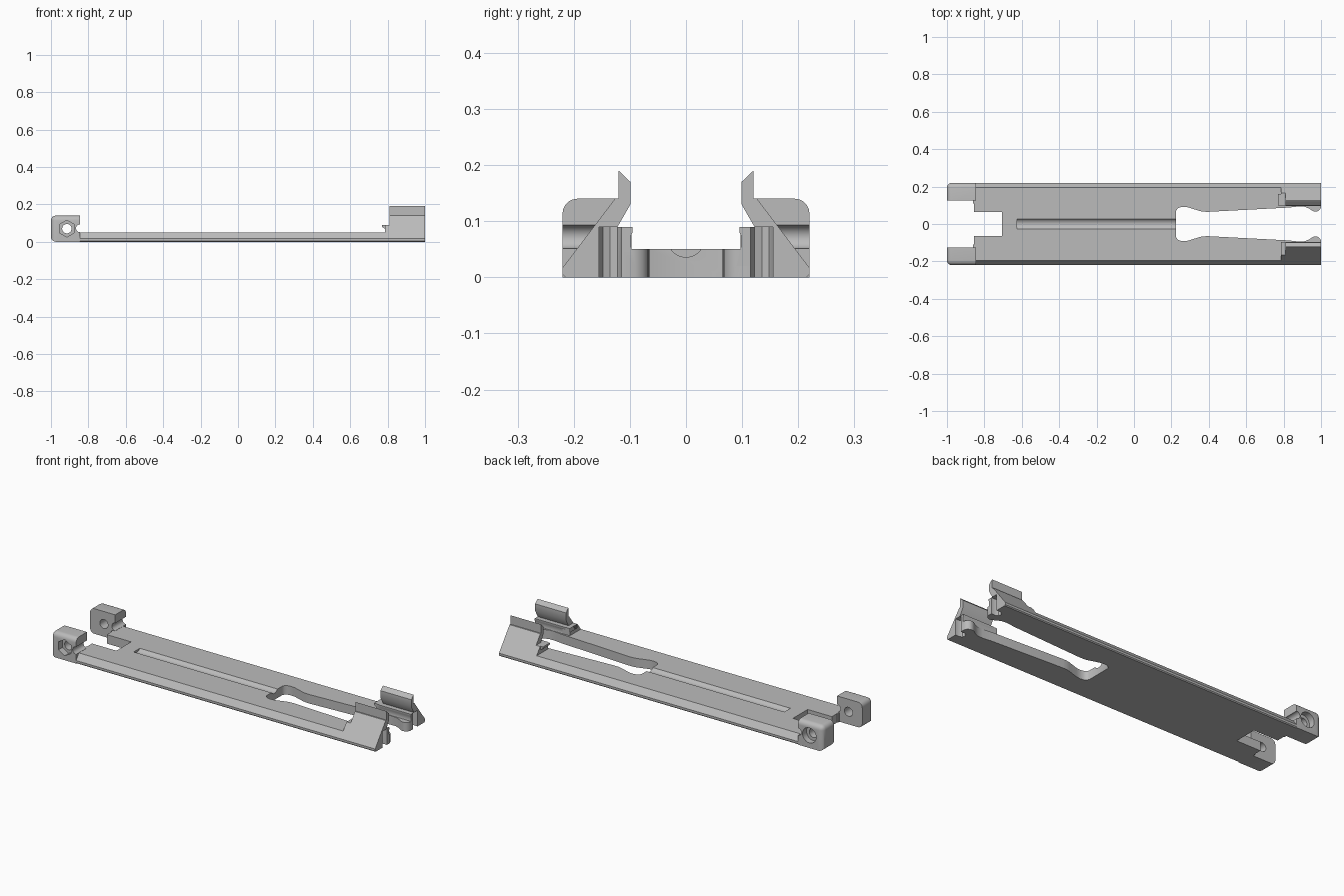
import bpy, bmesh, math

if "Cube" in bpy.data.objects:
    bpy.data.objects.remove(bpy.data.objects["Cube"])

grey = bpy.data.materials.new("mid grey")
grey.diffuse_color = (0.5, 0.5, 0.5, 1)
grey.use_nodes = True
grey.node_tree.nodes["Principled BSDF"].inputs["Base Color"].default_value = grey.diffuse_color


def prism(name, pts, axis, a, b):
    """Extrude a 2D outline along one axis from a to b."""
    place = {"x": lambda p, t: (t, p[0], p[1]),
             "y": lambda p, t: (p[0], t, p[1]),
             "z": lambda p, t: (p[0], p[1], t)}[axis]
    bm = bmesh.new()
    lo = [bm.verts.new(place(p, a)) for p in pts]
    hi = [bm.verts.new(place(p, b)) for p in pts]
    bm.faces.new(lo)
    bm.faces.new(hi)
    n = len(pts)
    for i in range(n):
        j = (i + 1) % n
        bm.faces.new((lo[i], lo[j], hi[j], hi[i]))
    bmesh.ops.recalc_face_normals(bm, faces=bm.faces)
    me = bpy.data.meshes.new(name)
    bm.to_mesh(me)
    bm.free()
    ob = bpy.data.objects.new(name, me)
    bpy.context.collection.objects.link(ob)
    me.materials.append(grey)
    return ob


def ring(cx, cy, r, n=32):
    """Regular polygon with one corner pointing up."""
    return [(cx + r * math.sin(2 * math.pi * i / n),
             cy + r * math.cos(2 * math.pi * i / n)) for i in range(n)]


def combine(ob, other, op):
    """Boolean, apply, and drop the helper."""
    m = ob.modifiers.new(op, "BOOLEAN")
    m.operation, m.object, m.solver = op, other, "EXACT"
    bpy.context.view_layer.update()
    ev = ob.evaluated_get(bpy.context.evaluated_depsgraph_get())
    me = bpy.data.meshes.new_from_object(ev)
    ob.modifiers.clear()
    ob.data = me
    bpy.data.objects.remove(other)


def mirrored(half):
    return half + [(x, -y) for x, y in reversed(half)]


def slope(z):
    """Outer half width on the slanted flank."""
    return 0.22 - 0.76 * (z - 0.017)


# long base plate with slanted flanks
half = [(0.215, 0), (0.22, 0.005), (0.22, 0.017), (slope(0.05), 0.05)]
body = prism("slotted_rail", half + [(-y, z) for y, z in reversed(half)], "x", -0.86, 1)

for s in (-1, 1):
    # hinge block with rounded outer corners
    a, b = 0.125 * s, 0.22 * s
    block = prism("hinge_block", [(-1, 0), (-0.845, 0), (-0.845, 0.14), (-1, 0.14)], "y", a, b)
    bm = bmesh.new()
    bm.from_mesh(block.data)
    edges = []
    for e in bm.edges:
        m = (e.verts[0].co + e.verts[1].co) / 2
        left, outer = m.x < -0.99, abs(m.y) > 0.21
        level = m.z < 0.01 or m.z > 0.13
        if left and (level or outer) or (outer and m.z > 0.13):
            edges.append(e)
    bmesh.ops.bevel(bm, geom=edges, offset=0.026, segments=5, profile=0.5, affect="EDGES")
    bm.to_mesh(block.data)
    bm.free()
    # pin hole, hex or round recess, and groove across the inner end
    combine(block, prism("hole", ring(-0.915, 0.07, 0.025), "y", 0.1 * s, 0.24 * s), "DIFFERENCE")
    recess = ring(-0.915, 0.07, 0.045, 6) if s < 0 else ring(-0.915, 0.07, 0.042)
    combine(block, prism("recess", recess, "y", 0.185 * s, 0.24 * s), "DIFFERENCE")
    combine(block, prism("groove", ring(-0.845, 0.072, 0.021), "y", 0.1 * s, 0.24 * s), "DIFFERENCE")
    combine(body, block, "UNION")

    # upright clip with hooked top
    clip = [(0.09, 0.02), (slope(0.02), 0.02), (slope(0.14), 0.14), (0.12, 0.14),
            (0.12, 0.19), (0.099, 0.17), (0.099, 0.13), (0.122, 0.09), (0.095, 0.09),
            (0.095, 0.08), (0.098, 0.075), (0.098, 0.055)]
    combine(body, prism("clip", [(y * s, z) for y, z in clip], "x", 0.81, 1), "UNION")
    # ledge in front of the clip, with a small lip
    ledge = [(0.097, 0.03), (slope(0.03), 0.03), (slope(0.09), 0.09), (0.097, 0.09)]
    combine(body, prism("ledge", [(y * s, z) for y, z in ledge], "x", 0.785, 0.83), "UNION")
    lip = [(0.8, 0.07), (0.785, 0.07), (0.77, 0.08), (0.77, 0.09), (0.8, 0.09)]
    combine(body, prism("lip", lip, "y", 0.1 * s, 0.16 * s), "UNION")
    # vertical relief in the end face
    relief = [(1.01, 0.115), (0.975, 0.115), (0.962, 0.122), (0.957, 0.135),
              (0.962, 0.148), (0.975, 0.155), (1.01, 0.155)]
    combine(body, prism("relief", [(x, y * s) for x, y in relief], "z", -0.01, 0.09), "DIFFERENCE")

# open keyhole channel
key = [(0.225, 0.07), (0.232, 0.082), (0.245, 0.089), (0.265, 0.092), (0.29, 0.089),
       (0.35, 0.07), (0.37, 0.066), (0.395, 0.065), (0.83, 0.088), (0.88, 0.094),
       (0.91, 0.093), (0.935, 0.083), (0.955, 0.07), (0.968, 0.066), (0.982, 0.068),
       (0.994, 0.077), (1.0, 0.09), (1.01, 0.095)]
combine(body, prism("keyhole", mirrored(key), "z", -0.01, 0.1), "DIFFERENCE")
# slot between the hinge blocks
slot = [(-1.1, 0.125), (-0.876, 0.125), (-0.87, 0.115), (-0.855, 0.108), (-0.855, 0.065), (-0.705, 0.065)]
combine(body, prism("slot", mirrored(slot), "z", -0.01, 0.2), "DIFFERENCE")
# shallow round-bottomed centre groove
combine(body, prism("centre_groove", ring(0, 0.069, 0.033), "x", -0.625, 0.24), "DIFFERENCE")

# smooth curved walls, keep hard edges
bpy.ops.object.select_all(action="DESELECT")
body.select_set(True)
bpy.context.view_layer.objects.active = body
bpy.ops.object.shade_smooth_by_angle(angle=math.radians(32))
